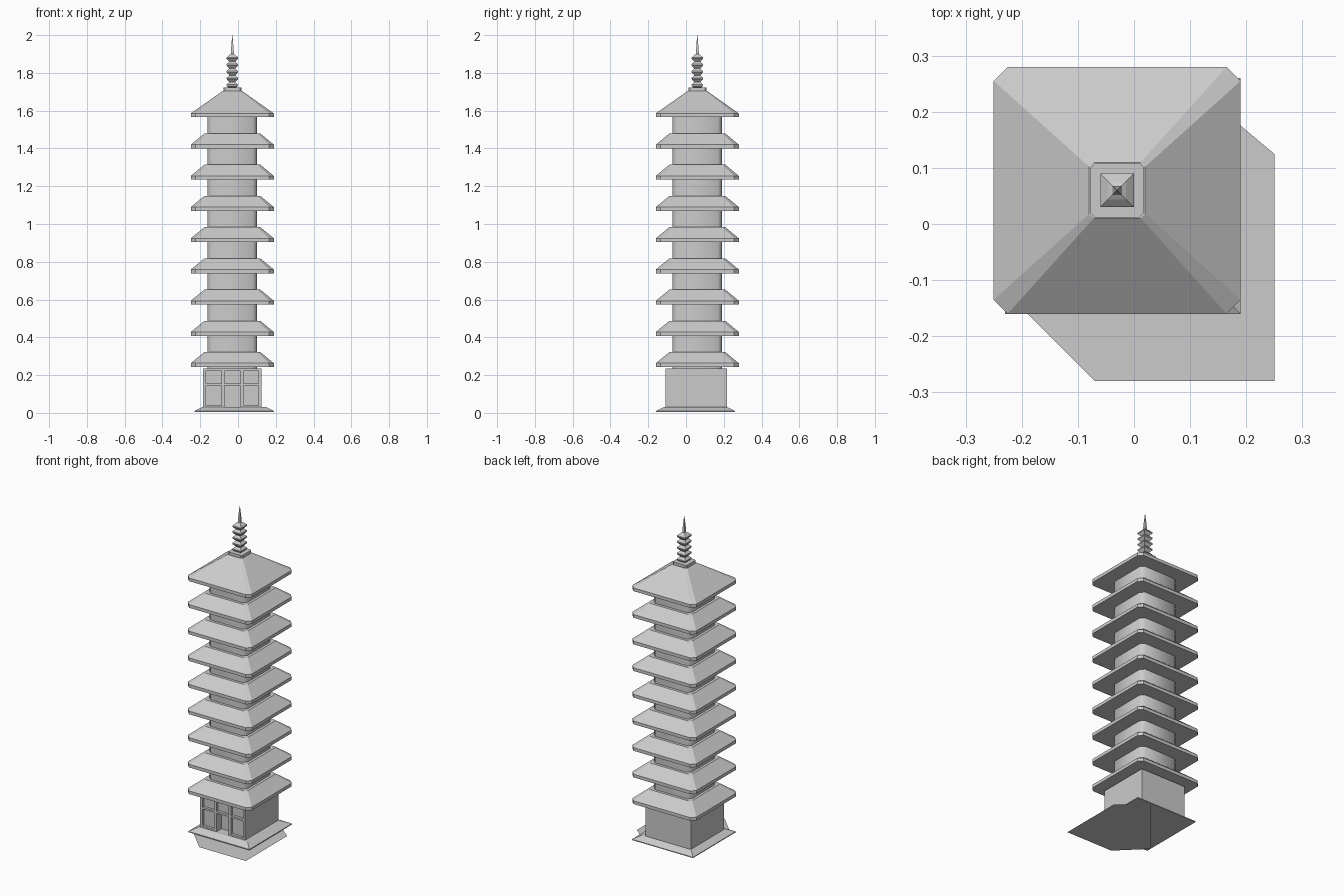
import bpy, bmesh, math

cube = bpy.data.objects.get("Cube")
if cube:
    bpy.data.objects.remove(cube, do_unlink=True)

stone = bpy.data.materials.new("pale_grey_stone")
stone.use_nodes = True
stone.diffuse_color = (0.6, 0.6, 0.6, 1)
stone.node_tree.nodes["Principled BSDF"].inputs["Base Color"].default_value = (0.6, 0.6, 0.6, 1)

CX, CY = -0.03, 0.06  # tower axis


def finish(bm, name):
    bmesh.ops.recalc_face_normals(bm, faces=bm.faces)
    mesh = bpy.data.meshes.new(name)
    bm.to_mesh(mesh)
    bm.free()
    mesh.materials.append(stone)
    obj = bpy.data.objects.new(name, mesh)
    bpy.context.collection.objects.link(obj)
    return obj


def ring(h, c):
    """Square of half width h, with corners cut by c."""
    if c == 0:
        return [(-h, -h), (h, -h), (h, h), (-h, h)]
    k = h - c
    return [(-k, -h), (k, -h), (h, -k), (h, k), (k, h), (-k, h), (-h, k), (-h, -k)]


def loft(name, levels):
    """Closed stack of square rings: (half width, corner cut, height)."""
    bm = bmesh.new()
    loops = [[bm.verts.new((CX + x, CY + y, z)) for x, y in ring(h, c)]
             for h, c, z in levels]
    for a, b in zip(loops, loops[1:]):
        for i in range(len(a)):
            j = (i + 1) % len(a)
            bm.faces.new((a[i], a[j], b[j], b[i]))
    bm.faces.new(loops[0])
    bm.faces.new(loops[-1])
    return finish(bm, name)


def box(name, x0, x1, y0, y1, z0, z1):
    bm = bmesh.new()
    bmesh.ops.create_cube(bm, size=1)
    for v in bm.verts:
        v.co = ((x0 + x1) / 2 + v.co.x * (x1 - x0),
                (y0 + y1) / 2 + v.co.y * (y1 - y0),
                (z0 + z1) / 2 + v.co.z * (z1 - z0))
    return finish(bm, name)


# Ground slab: a flat irregular sheet
bm = bmesh.new()
outline = [(0.25, -0.28), (0.25, 0.125), (0.095, 0.255), (-0.225, -0.125), (-0.07, -0.28)]
face = bm.faces.new([bm.verts.new((x, y, 0)) for x, y in outline])
finish(bm, "ground_slab")

# Sloped plinth
plinth = loft("plinth", [(0.21, 0, 0.005), (0.21, 0, 0.01), (0.17, 0, 0.03)])
plinth.location = (0.01, -0.01, 0)

# Ground storey with a framed front and a recessed doorway
L, R = CX - 0.155, CX + 0.155
FRONT, PANEL, CORE = -0.108, -0.092, -0.06
LOW, MID, TOP = 0.03, 0.15, 0.235
box("ground_storey", L, R, CORE, 0.217, LOW, TOP)
posts = [L + 0.008, CX - 0.05, CX + 0.05, R - 0.008]
for x in posts:
    box("front_post", x - 0.008, x + 0.008, FRONT, CORE, LOW, TOP)
for z in (MID, TOP - 0.006):
    box("front_beam", L, R, FRONT, CORE, z - 0.006, z + 0.006)
for i, (a, b) in enumerate(zip(posts, posts[1:])):
    box("upper_panel", a, b, PANEL, CORE, MID, TOP - 0.002)
    if i != 1:
        box("lower_panel", a, b, PANEL, CORE, LOW, MID)
        box("front_sill", a, b, FRONT, CORE, LOW, LOW + 0.01)

# Tower shaft with softly shaded corners
shaft = loft("tower_shaft", [(0.131, 0.022, 0.235), (0.131, 0.022, 1.58)])
bpy.ops.object.select_all(action='DESELECT')
shaft.select_set(True)
bpy.context.view_layer.objects.active = shaft
bpy.ops.object.shade_smooth_by_angle(angle=math.radians(50))

# Eight storey roofs and the tall top roof
STEP = 0.1653
for i in range(9):
    z = 0.243 + i * STEP
    peak = (0.148, 0.015, z + 0.079) if i < 8 else (0.05, 0.008, 1.705)
    loft(f"roof_{i + 1}", [(0.22, 0.025, z), (0.22, 0.025, z + 0.02), peak])

# Finial: cap, stacked rings and needle
loft("finial_cap", [(0.048, 0.008, 1.703), (0.048, 0.008, 1.722)])
levels = [(0.018, 0, 1.72)]
for i in range(5):
    z = 1.735 + i * 0.036
    levels += [(0.03, 0, z - 0.004), (0.03, 0, z + 0.003), (0.016, 0, z + 0.016)]
levels += [(0.008, 0, 1.9), (0.008, 0, 1.91), (0.0008, 0, 2.0)]
loft("finial_spire", levels)
